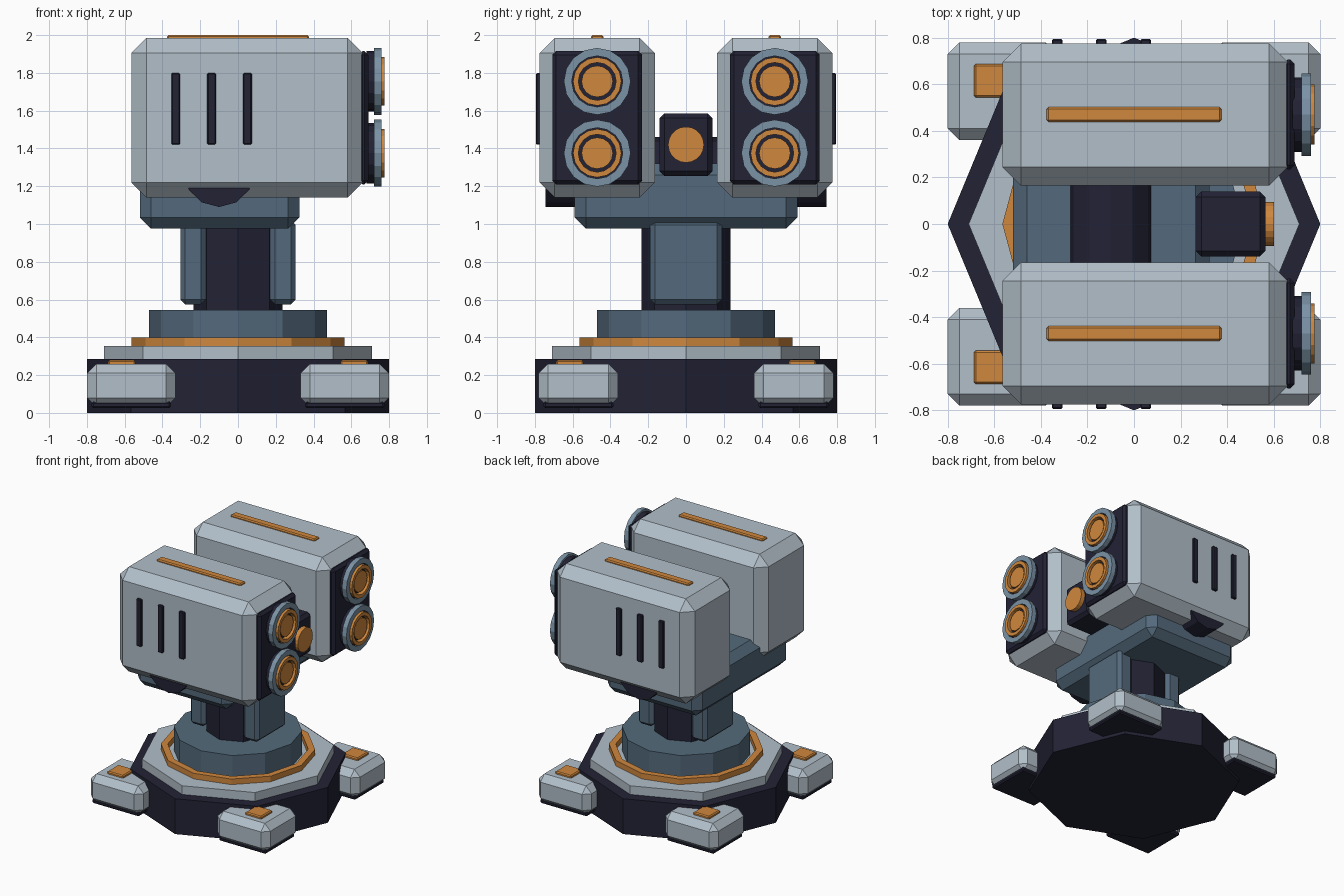
import bpy, bmesh, math
from mathutils import Matrix, Vector

if "Cube" in bpy.data.objects:
    bpy.data.objects.remove(bpy.data.objects["Cube"])


def material(name, hex_code):
    rgb = [int(hex_code[i:i + 2], 16) / 255 for i in (0, 2, 4)]
    m = bpy.data.materials.new(name)
    m.diffuse_color = [((c + 0.055) / 1.055) ** 2.4 if c > 0.04 else c / 12.92 for c in rgb] + [1]
    m.use_nodes = True
    m.node_tree.nodes["Principled BSDF"].inputs["Base Color"].default_value = m.diffuse_color
    return m


LIGHT = material("light_grey", "B2BFC9")
DARK = material("dark_navy", "222235")
BLUE = material("slate_blue", "546A7C")
RING = material("pale_blue", "7A92A5")
ORANGE = material("orange", "CF873D")


def finish(name, bm, mat):
    bmesh.ops.recalc_face_normals(bm, faces=bm.faces)
    me = bpy.data.meshes.new(name)
    bm.to_mesh(me)
    bm.free()
    me.materials.append(mat)
    ob = bpy.data.objects.new(name, me)
    bpy.context.collection.objects.link(ob)
    return ob


def box(name, lo, hi, mat, bevel=0.0):
    """Chamfered box between two corners."""
    lo, hi = Vector(lo), Vector(hi)
    bm = bmesh.new()
    bmesh.ops.create_cube(bm, size=1, matrix=Matrix.Translation((lo + hi) / 2)
                          @ Matrix.Diagonal((*(hi - lo), 1)))
    if bevel:
        bmesh.ops.bevel(bm, geom=bm.edges[:], offset=bevel, segments=1,
                        affect='EDGES', profile=0.5)
    return finish(name, bm, mat)


def turned(name, outer, start, end, sides, mat, axis='Z', centre=(0, 0, 0), inner=0.0):
    """Prism, or ring if inner is set, from start to end along an axis."""
    turn = {'Z': Matrix(), 'X': Matrix.Rotation(math.pi / 2, 4, 'Y'),
            'Y': Matrix.Rotation(-math.pi / 2, 4, 'X')}[axis]
    place = Matrix.Translation(centre) @ turn
    bm = bmesh.new()

    def loop(r, h):
        return [bm.verts.new(place @ Vector((r * math.cos(2 * math.pi * i / sides),
                                             r * math.sin(2 * math.pi * i / sides), h)))
                for i in range(sides)]

    loops = [loop(outer, start), loop(outer, end)]
    if inner:
        loops += [loop(inner, end), loop(inner, start)]
    else:
        bm.faces.new(loops[0])
        bm.faces.new(loops[1])
    pairs = list(zip(loops, loops[1:] + loops[:1])) if inner else [loops]
    for a, b in pairs:
        for i in range(sides):
            j = (i + 1) % sides
            bm.faces.new((a[i], a[j], b[j], b[i]))
    return finish(name, bm, mat)


# Base
turned("base_plinth", 0.80, 0.0, 0.285, 8, DARK)
turned("base_plate", 0.71, 0.285, 0.355, 8, LIGHT)
turned("base_glow_ring", 0.565, 0.35, 0.40, 12, ORANGE, inner=0.515)
turned("turntable", 0.47, 0.35, 0.545, 12, BLUE)

# Feet with rubber soles and top pads
for sx in (-1, 1):
    for sy in (-1, 1):
        def foot_part(name, cx, cy, hx, hy, z0, z1, mat, bevel):
            box(name, (sx * cx - hx, sy * cy - hy, z0),
                (sx * cx + hx, sy * cy + hy, z1), mat, bevel)
        foot_part("foot", 0.565, 0.57, 0.235, 0.21, 0.03, 0.26, LIGHT, 0.05)
        foot_part("foot_sole", 0.565, 0.57, 0.21, 0.185, 0.025, 0.06, DARK, 0.01)
        foot_part("foot_pad", 0.615, 0.615, 0.072, 0.072, 0.25, 0.28, ORANGE, 0.008)

# Neck column and side struts
turned("neck_column", 0.235, 0.54, 1.0, 8, DARK)
for s in (-1, 1):
    box("neck_strut", (s * 0.2375 - 0.0675, -0.19, 0.575),
        (s * 0.2375 + 0.0675, 0.19, 1.02), BLUE, 0.025)

# Yoke and tilt axle
box("yoke", (-0.52, -0.59, 0.975), (0.325, 0.59, 1.32), BLUE, 0.06)
turned("tilt_axle", 0.185, -0.745, 0.745, 12, DARK, 'Y', (-0.1, 0, 1.275))

# Sensor head between the pods
box("sensor_box", (0.265, -0.14, 1.255), (0.565, 0.14, 1.585), DARK, 0.025)
turned("sensor_lens", 0.095, 0.55, 0.60, 20, ORANGE, 'X', (0, 0, 1.42))

# Launcher pods, one on each side
for s in (-1, 1):
    y = s * 0.47
    box("pod", (-0.565, y - 0.305, 1.14), (0.66, y + 0.305, 1.985), LIGHT, 0.08)
    box("pod_face", (0.64, y - 0.237, 1.21), (0.69, y + 0.237, 1.915), DARK, 0.02)
    box("pod_stripe", (-0.375, y - 0.032, 1.97), (0.375, y + 0.032, 2.0), ORANGE, 0.008)
    for x in (-0.33, -0.14, 0.05):
        box("pod_vent", (x - 0.023, s * 0.78 - 0.014, 1.42),
            (x + 0.023, s * 0.78 + 0.014, 1.80), DARK, 0.006)
    # Barrels: dark collar, pale rim, orange ring and core
    for z in (1.375, 1.755):
        c = (0, y, z)
        turned("barrel_collar", 0.16, 0.68, 0.738, 16, DARK, 'X', c)
        turned("barrel_rim", 0.177, 0.72, 0.76, 16, RING, 'X', c, 0.135)
        turned("barrel_ring", 0.128, 0.73, 0.775, 16, ORANGE, 'X', c, 0.10)
        turned("barrel_core", 0.083, 0.73, 0.765, 16, ORANGE, 'X', c)
